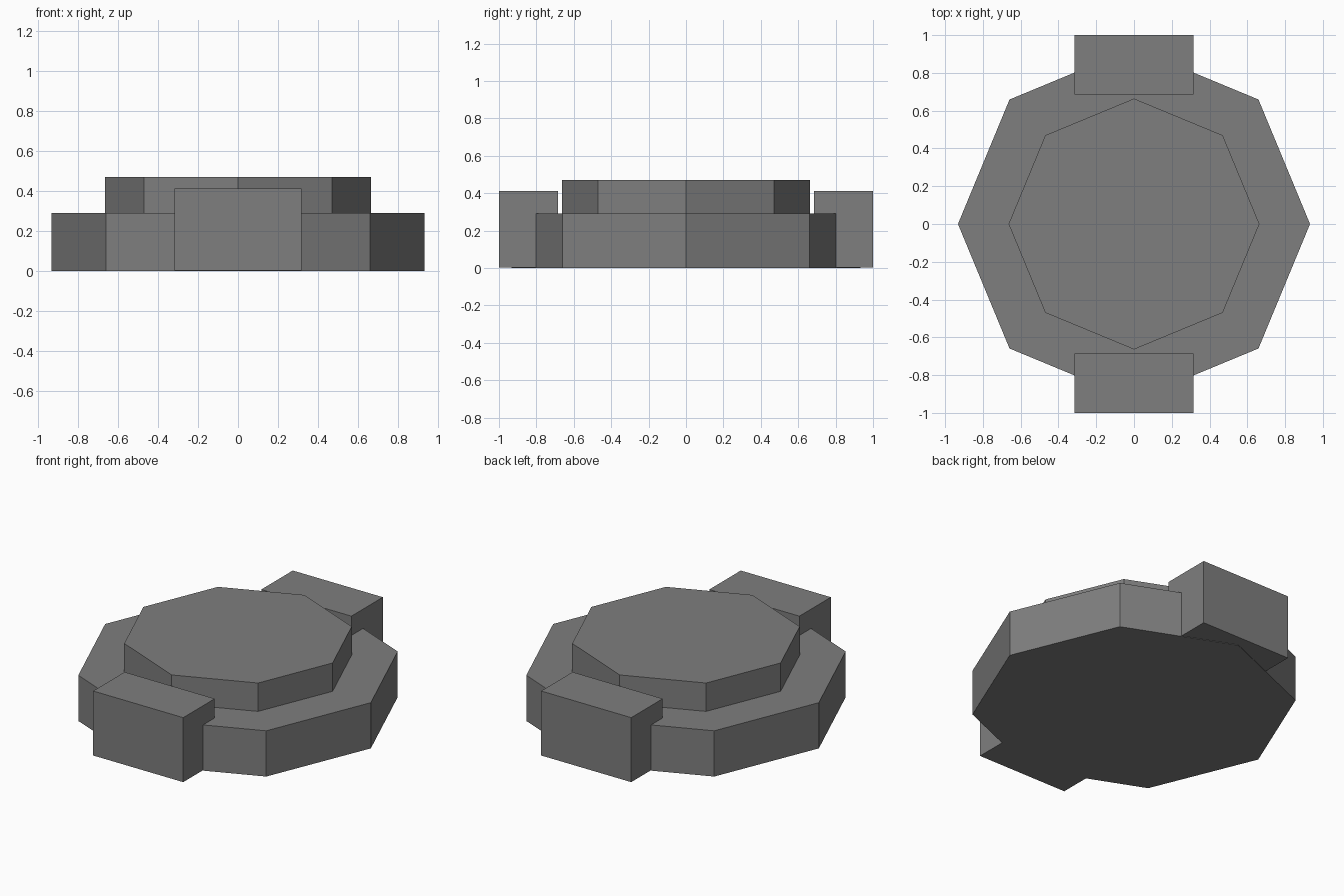
import bpy
import math

if "Cube" in bpy.data.objects:
    bpy.data.objects.remove(bpy.data.objects["Cube"])

grey = bpy.data.materials.new("grey")
grey.diffuse_color = (0.21, 0.21, 0.21, 1)
grey.use_nodes = True
grey.node_tree.nodes["Principled BSDF"].inputs["Base Color"].default_value = grey.diffuse_color


def finish(name):
    ob = bpy.context.object
    ob.name = name
    ob.data.materials.append(grey)
    return ob


def octagon(name, radius, z0, z1):
    # corners fall on the x and y axes
    bpy.ops.mesh.primitive_cylinder_add(vertices=8, radius=radius, depth=z1 - z0,
                                        location=(0, 0, (z0 + z1) / 2))
    return finish(name)


def block(name, y0, y1, z0, z1, width):
    bpy.ops.mesh.primitive_cube_add(size=1, location=(0, (y0 + y1) / 2, (z0 + z1) / 2))
    ob = finish(name)
    for v in ob.data.vertices:
        v.co.x *= width
        v.co.y *= abs(y1 - y0)
        v.co.z *= z1 - z0
    return ob


# stepped octagonal body
octagon("lower_tier", 0.932, 0.0, 0.29)
octagon("upper_tier", 0.664, 0.29, 0.47)

# blocks on the front and back, a hair above the base
for name, side in (("front_block", -1), ("back_block", 1)):
    block(name, side * 0.685, side * 1.0, 0.003, 0.412, 0.632)
